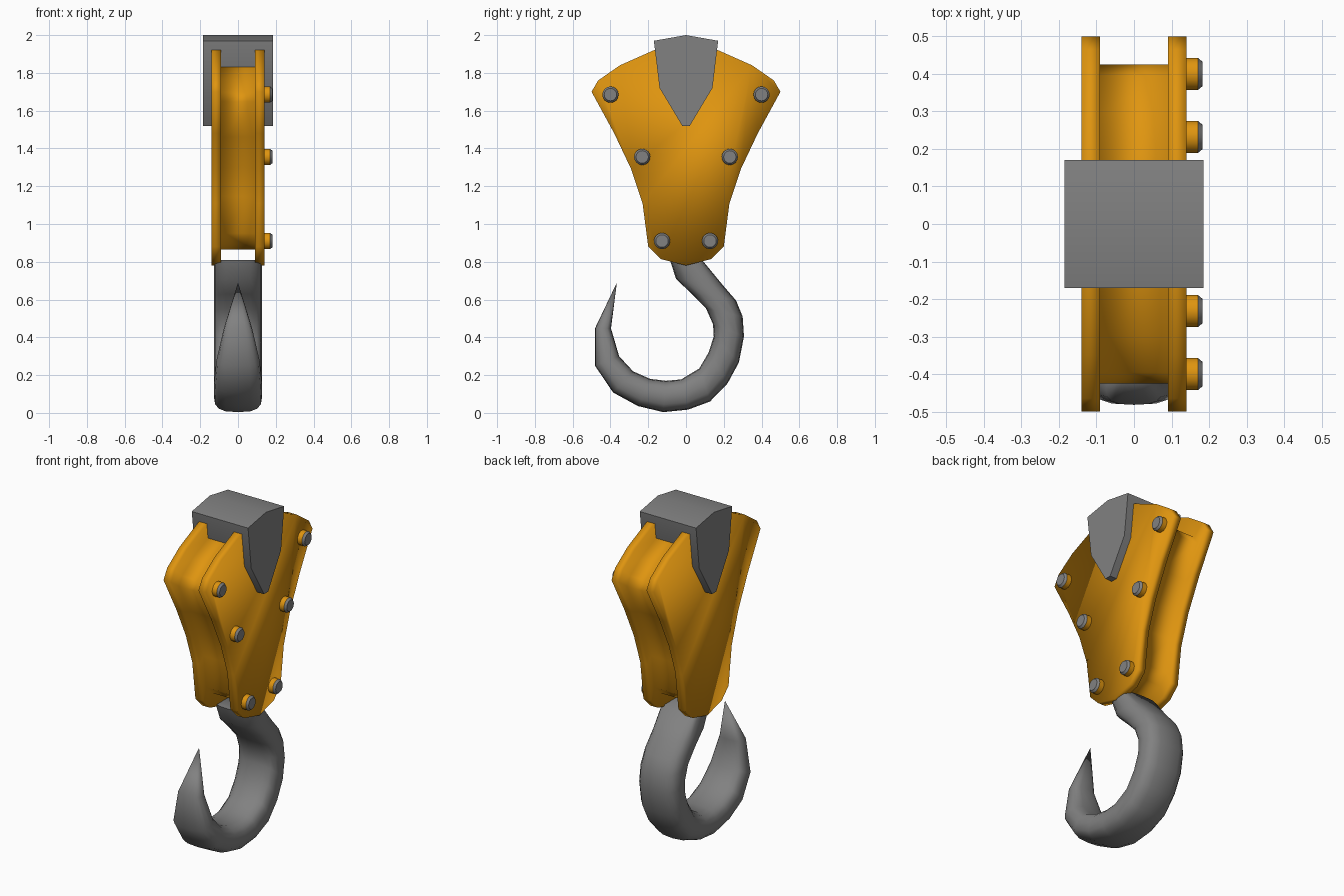
import bpy, bmesh
from math import cos, sin, pi, radians, copysign

cube = bpy.data.objects.get("Cube")
if cube:
    bpy.data.objects.remove(cube, do_unlink=True)


def make_material(name, colour):
    mat = bpy.data.materials.new(name)
    mat.use_nodes = True
    mat.diffuse_color = colour
    mat.node_tree.nodes["Principled BSDF"].inputs["Base Color"].default_value = colour
    return mat


orange = make_material("safety_orange", (0.74, 0.3, 0.005, 1))
grey = make_material("steel_grey", (0.22, 0.22, 0.22, 1))


def loft(name, rings, materials, smooth_angle, rule=None):
    """Skin a series of equal-length rings and close both ends."""
    bm = bmesh.new()
    loops = [[bm.verts.new(p) for p in ring] for ring in rings]
    count = len(rings[0])
    for a, b in zip(loops, loops[1:]):
        for i in range(count):
            j = (i + 1) % count
            bm.faces.new((a[i], a[j], b[j], b[i]))
    bm.faces.new(loops[0][::-1])
    bm.faces.new(loops[-1])
    bmesh.ops.remove_doubles(bm, verts=bm.verts, dist=0.0005)
    bmesh.ops.recalc_face_normals(bm, faces=bm.faces)
    if rule:
        for face in bm.faces:
            face.material_index = rule(face.calc_center_median())
    mesh = bpy.data.meshes.new(name)
    bm.to_mesh(mesh)
    bm.free()
    for mat in materials:
        mesh.materials.append(mat)
    obj = bpy.data.objects.new(name, mesh)
    bpy.context.collection.objects.link(obj)
    bpy.ops.object.select_all(action='DESELECT')
    obj.select_set(True)
    bpy.context.view_layer.objects.active = obj
    if smooth_angle is None:
        bpy.ops.object.shade_smooth()
    else:
        bpy.ops.object.shade_smooth_by_angle(angle=radians(smooth_angle))
    return obj


def mirrored(half):
    """Complete a symmetric (y, z) outline from its +y half."""
    return half + [(-y, z) for y, z in reversed(half) if y > 0]


# Housing: two cheek plates joined by a smaller core
cheek = mirrored([(0.17, 1.92), (0.35, 1.84), (0.465, 1.76), (0.5, 1.7),
                  (0.38, 1.48), (0.29, 1.29), (0.23, 1.11), (0.2, 0.88),
                  (0.135, 0.815), (0, 0.78)])
middle, shrink = 1.35, 0.85
core = [(y * shrink, middle + (z - middle) * shrink) for y, z in cheek]
sections = [(-0.14, cheek), (-0.09, cheek), (-0.09, core),
            (0.09, core), (0.09, cheek), (0.14, cheek)]


def housing_rings():
    return [[(x, y, z) for y, z in outline] for x, outline in sections]


# Weld distance is tiny, so the coincident planes stay separate rings
loft("housing", housing_rings(), [orange], None)

# Cap saddled over the top of the housing
saddle = mirrored([(0, 2), (0.17, 1.97), (0.14, 1.72), (0.02, 1.52)])
loft("top_cap", [[(x, y, z) for y, z in saddle] for x in (-0.185, 0.185)],
     [grey], 30)

# Bolts on one cheek: orange shank, grey chamfered head
for label, y, z in (("upper", 0.4, 1.685), ("middle", 0.232, 1.355), ("lower", 0.127, 0.91)):
    for side, word in ((1, "back"), (-1, "front")):
        rings = [[(x, side * y + r * cos(k * pi / 8), z + r * sin(k * pi / 8))
                  for k in range(16)]
                 for x, r in ((0.13, 0.043), (0.17, 0.043), (0.182, 0.033))]
        loft(f"{label}_{word}_bolt", rings, [orange, grey], 35,
             lambda c: int(c.x > 0.171))

# Hook: inner and outer edge points in the (y, z) plane, shank to tip
inner = [(-0.085, 0.81), (-0.053, 0.71), (0.03, 0.63), (0.106, 0.553),
         (0.143, 0.47), (0.147, 0.405), (0.12, 0.32), (0.07, 0.235),
         (-0.026, 0.177), (-0.106, 0.17), (-0.19, 0.18), (-0.28, 0.22),
         (-0.354, 0.3), (-0.397, 0.447), (-0.366, 0.69)]
outer = [(0.085, 0.81), (0.12, 0.755), (0.196, 0.675), (0.265, 0.595),
         (0.3, 0.51), (0.307, 0.405), (0.28, 0.267), (0.22, 0.156),
         (0.127, 0.06), (0.01, 0.017), (-0.12, 0.004), (-0.254, 0.036),
         (-0.386, 0.108), (-0.482, 0.25), (-0.482, 0.447), (-0.366, 0.69)]
del outer[1]
half_widths = [0.128] * 11 + [0.126, 0.115, 0.075, 0]


def rounded(v):
    """Push a circle coordinate outward for a rounded-box section."""
    return copysign(abs(v) ** 0.7, v)


rings = []
for (iy, iz), (oy, oz), width in zip(inner, outer, half_widths):
    ring = []
    for k in range(16):
        across, along = rounded(cos(k * pi / 8)), rounded(sin(k * pi / 8))
        t = (1 + along) / 2
        ring.append((width * across, iy + (oy - iy) * t, iz + (oz - iz) * t))
    rings.append(ring)
loft("hook", rings, [grey], 60)
